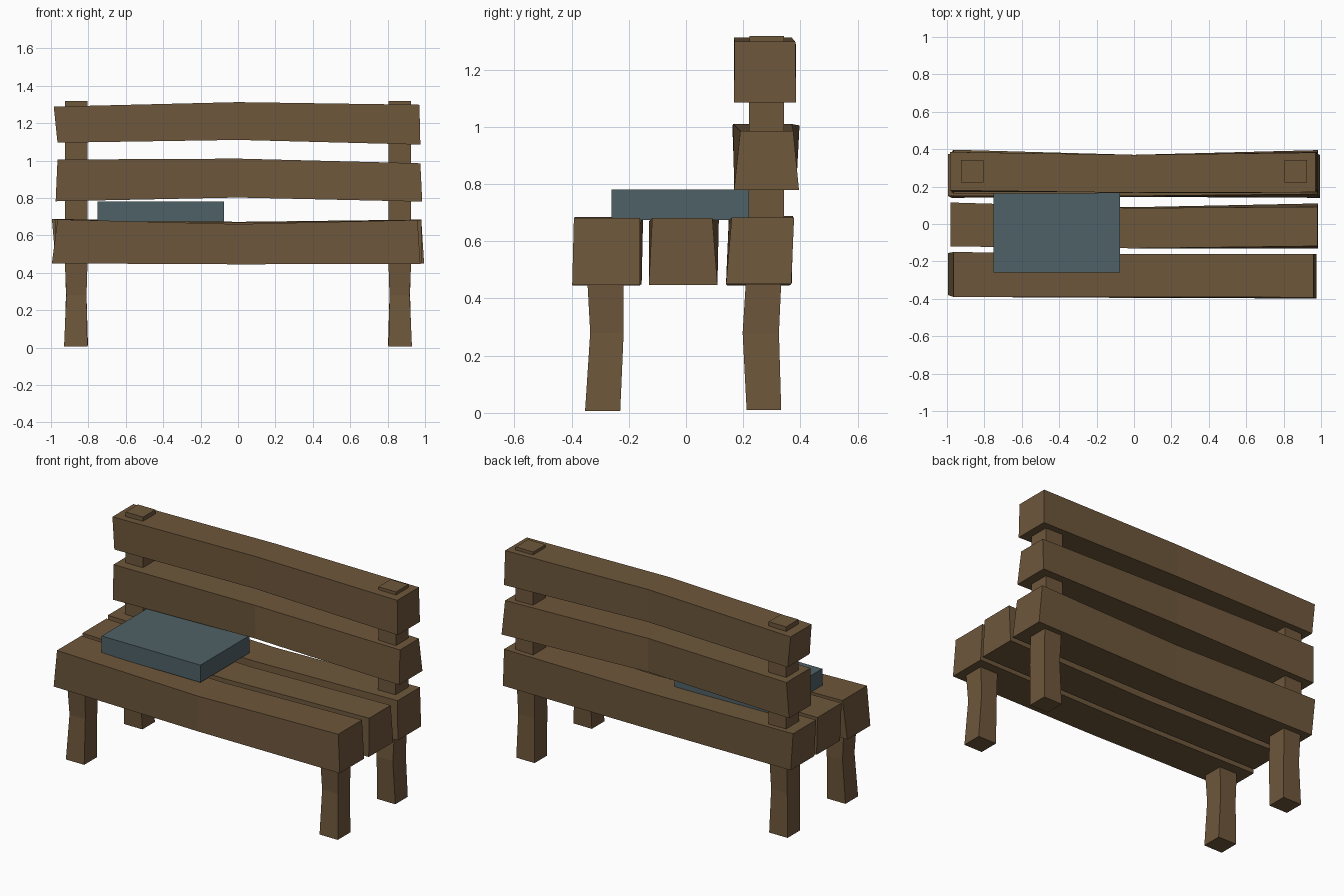
import bpy, bmesh


def material(name, rgb):
    m = bpy.data.materials.new(name)
    m.diffuse_color = (*rgb, 1)
    return m


WOOD = material("brown wood", (0.155, 0.095, 0.044))
CLOTH = material("teal cloth", (0.078, 0.121, 0.134))


def loft(name, rings, mat):
    """Join four-cornered rings into a closed, flat-shaded beam."""
    bm = bmesh.new()
    rows = [[bm.verts.new(p) for p in r] for r in rings]
    for a, b in zip(rows, rows[1:]):
        for i in range(4):
            j = (i + 1) % 4
            bm.faces.new((a[i], a[j], b[j], b[i]))
    bm.faces.new(rows[0])
    bm.faces.new(rows[-1])
    bmesh.ops.recalc_face_normals(bm, faces=bm.faces)
    mesh = bpy.data.meshes.new(name)
    bm.to_mesh(mesh)
    bm.free()
    mesh.materials.append(mat)
    ob = bpy.data.objects.new(name, mesh)
    bpy.context.collection.objects.link(ob)
    return ob


def plank(name, sections):
    """Section: x bottom, x top, y range bottom, y range top, z bottom, z top."""
    loft(name, [[(xb, b0, zb), (xb, b1, zb), (xt, t1, zt), (xt, t0, zt)]
                for xb, xt, b0, b1, t0, t1, zb, zt in sections], WOOD)


def post(name, sections):
    """Section: x range, y range, z."""
    loft(name, [[(x0, y0, z), (x1, y0, z), (x1, y1, z), (x0, y1, z)]
                for x0, x1, y0, y1, z in sections], WOOD)


# Seat planks, slightly warped at the middle
plank("front_seat_plank", [
    (-0.995, -0.965, -0.38, -0.155, -0.39, -0.15, 0.45, 0.685),
    (0, 0, -0.395, -0.165, -0.39, -0.16, 0.445, 0.66),
    (0.975, 0.96, -0.398, -0.16, -0.392, -0.16, 0.447, 0.682)])
plank("middle_seat_plank", [
    (-0.97, -0.98, -0.12, 0.11, -0.12, 0.115, 0.45, 0.685),
    (0, 0, -0.13, 0.09, -0.13, 0.085, 0.447, 0.668),
    (0.985, 0.98, -0.13, 0.11, -0.118, 0.092, 0.448, 0.682)])
plank("back_seat_plank", [
    (-0.975, -0.995, 0.14, 0.37, 0.15, 0.375, 0.455, 0.688),
    (0, 0, 0.145, 0.36, 0.15, 0.365, 0.445, 0.672),
    (0.995, 0.98, 0.14, 0.368, 0.16, 0.378, 0.45, 0.684)])

# Backrest planks
plank("lower_back_plank", [
    (-0.975, -0.965, 0.17, 0.385, 0.162, 0.397, 0.782, 1.005),
    (0, 0, 0.17, 0.37, 0.165, 0.37, 0.802, 1.01),
    (0.985, 0.975, 0.168, 0.395, 0.19, 0.375, 0.78, 0.985)])
plank("upper_back_plank", [
    (-0.965, -0.985, 0.17, 0.385, 0.18, 0.385, 1.095, 1.288),
    (0, 0, 0.17, 0.368, 0.167, 0.37, 1.11, 1.312),
    (0.975, 0.97, 0.168, 0.385, 0.17, 0.382, 1.085, 1.298)])

# Crooked legs and backrest posts on both sides
for side, s in (("left", -1), ("right", 1)):
    post(side + "_front_leg", [
        (s * 0.805, s * 0.93, -0.353, -0.23, 0.006),
        (s * 0.81, s * 0.918, -0.335, -0.218, 0.28),
        (s * 0.803, s * 0.928, -0.347, -0.218, 0.5)])
    post(side + "_back_leg", [
        (s * 0.802, s * 0.928, 0.212, 0.333, 0.01),
        (s * 0.81, s * 0.92, 0.198, 0.325, 0.28),
        (s * 0.803, s * 0.925, 0.212, 0.335, 0.5)])
    post(side + "_back_post", [
        (s * 0.805, s * 0.925, 0.218, 0.343, 0.48),
        (s * 0.805, s * 0.925, 0.222, 0.343, 1.318)])

# Cushion lying on the seat
loft("cushion", [[(x, -0.26, 0.675), (x, 0.22, 0.675),
                  (x, 0.22, 0.782), (x, -0.26, 0.782)]
                 for x in (-0.75, -0.075)], CLOTH)
